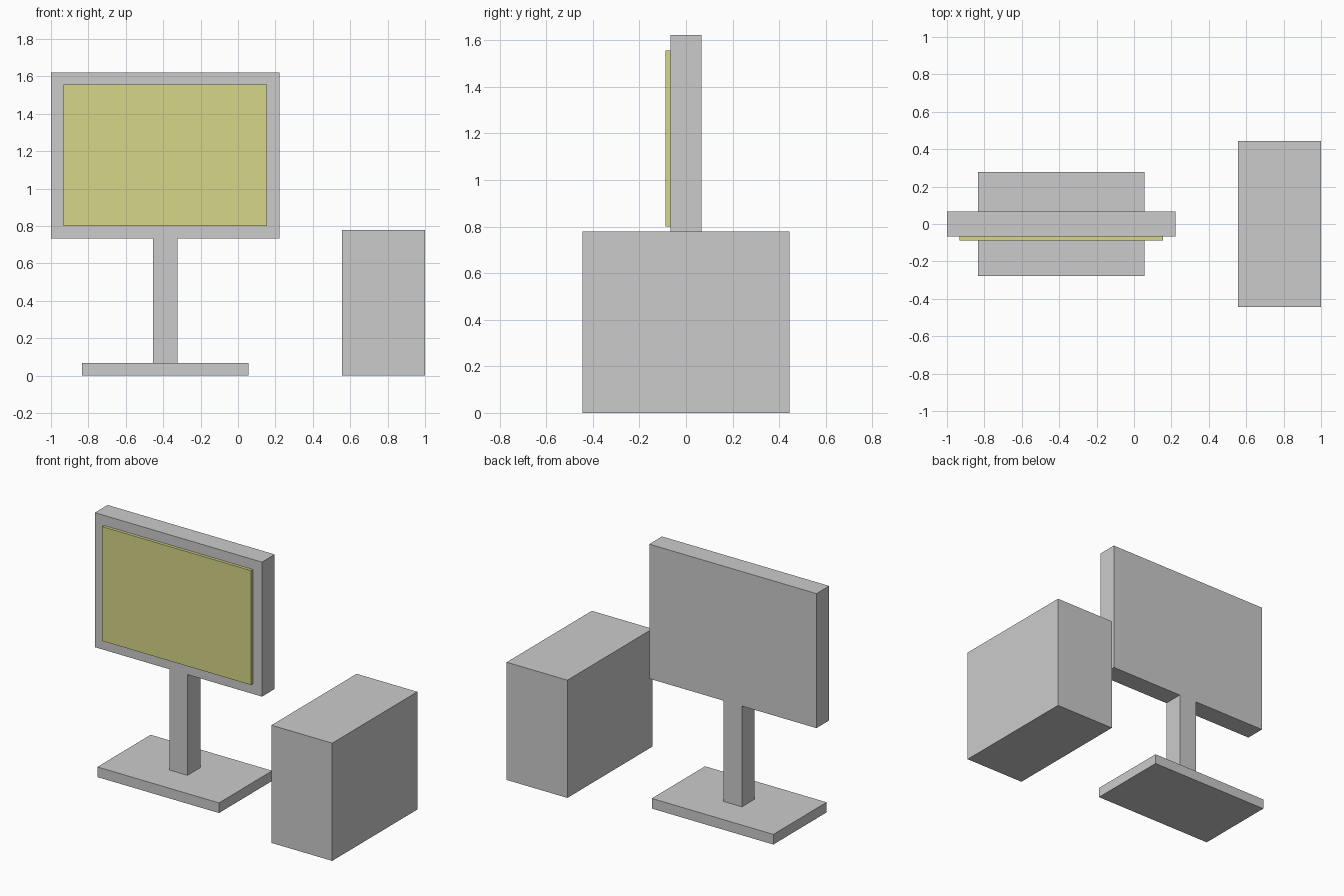
import bpy

if "Cube" in bpy.data.objects:
    bpy.data.objects.remove(bpy.data.objects["Cube"])

CX = -0.389  # centre line of the monitor


def box(name, x, y, z):
    """Add a box spanning the given (min, max) ranges."""
    spans = (x, y, z)
    bpy.ops.mesh.primitive_cube_add(size=1, location=[(a + b) / 2 for a, b in spans])
    obj = bpy.context.object
    obj.name = name
    obj.scale = [b - a for a, b in spans]
    bpy.ops.object.transform_apply(location=False, rotation=False, scale=True)
    return obj


def around(centre, width):
    return (centre - width / 2, centre + width / 2)


# Monitor stand
box("stand_base", around(CX, 0.889), around(0, 0.556), (0, 0.067))
box("stand_post", around(CX, 0.133), around(0, 0.133), (0.067, 0.733))

# Monitor housing and raised screen panel
box("monitor_housing", around(CX, 1.222), around(0, 0.133), (0.733, 1.622))
screen = box("screen", around(CX, 1.089), (-0.087, -0.067), (0.8, 1.556))
mat = bpy.data.materials.new("screen_yellow")
mat.diffuse_color = (0.67, 0.67, 0.25, 1)
mat.use_nodes = True
mat.node_tree.nodes["Principled BSDF"].inputs["Base Color"].default_value = mat.diffuse_color
screen.data.materials.append(mat)

# Computer case beside the monitor
box("computer_case", (0.556, 1.0), around(0, 0.889), (0, 0.778))
